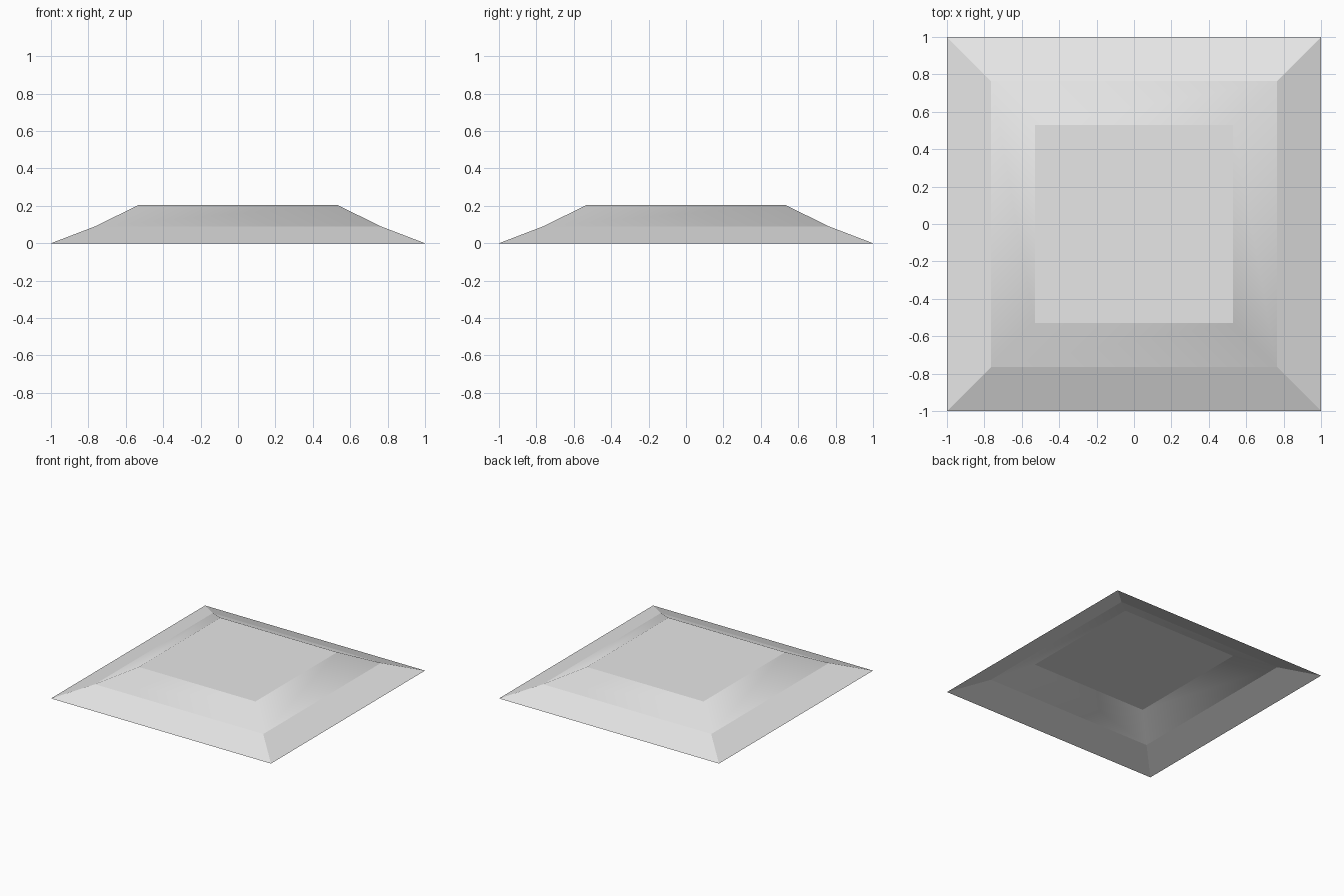
import bpy
import bmesh

cube = bpy.data.objects.get("Cube")
if cube:
    bpy.data.objects.remove(cube, do_unlink=True)

# Plain grey material
grey = bpy.data.materials.new("light_grey")
grey.use_nodes = True
colour = (0.8, 0.8, 0.8, 1.0)
grey.diffuse_color = colour
grey.node_tree.nodes["Principled BSDF"].inputs["Base Color"].default_value = colour

# Square rings from the rim up: half width, height
PROFILE = [(1.0, 0.0), (0.765, 0.09), (0.53, 0.205)]
CORNERS = [(-1, -1), (1, -1), (1, 1), (-1, 1)]

bm = bmesh.new()
rings = [[bm.verts.new((sx * w, sy * w, z)) for sx, sy in CORNERS]
         for w, z in PROFILE]

# Sloping bands: flat outer border, softly shaded inner bevel
for level, (low, high) in enumerate(zip(rings, rings[1:])):
    for i in range(4):
        j = (i + 1) % 4
        face = bm.faces.new((low[i], low[j], high[j], high[i]))
        face.smooth = level == 1

# Flat top panel, underside left open
bm.faces.new(rings[-1])

# Keep the borders between the bands crisp
for edge in bm.edges:
    a, b = edge.verts
    edge.smooth = abs(a.co.z - b.co.z) > 0.01

mesh = bpy.data.meshes.new("bevelled_panel")
bm.to_mesh(mesh)
bm.free()
mesh.materials.append(grey)
panel = bpy.data.objects.new("bevelled_panel", mesh)
bpy.context.collection.objects.link(panel)
